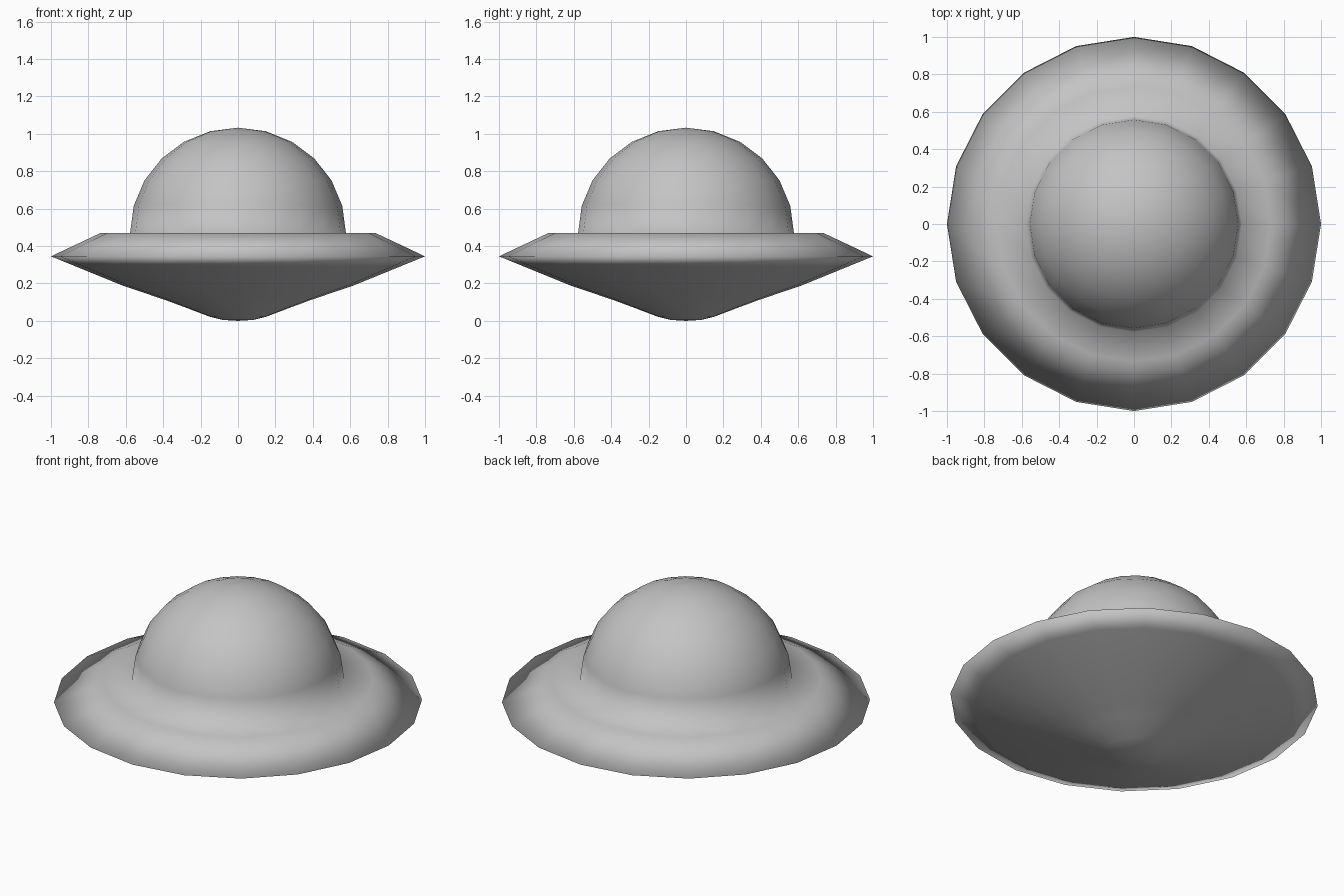
import bpy
import bmesh
from math import sin, cos, pi, radians

cube = bpy.data.objects.get("Cube")
if cube:
    bpy.data.objects.remove(cube, do_unlink=True)

SIDES = 20
DOME_RADIUS, DOME_HEIGHT, DECK = 0.577, 0.563, 0.47

# Single hull colour
grey = bpy.data.materials.new("plain grey")
grey.use_nodes = True
colour = (0.55, 0.55, 0.55, 1)
grey.diffuse_color = colour
grey.node_tree.nodes["Principled BSDF"].inputs["Base Color"].default_value = colour


def lathe(name, profile):
    """Spin (radius, height) points around z; the ends close on the axis."""
    bm = bmesh.new()
    verts = [bm.verts.new((r, 0, z)) for r, z in profile]
    edges = [bm.edges.new(pair) for pair in zip(verts, verts[1:])]
    bmesh.ops.spin(bm, geom=verts + edges, axis=(0, 0, 1), cent=(0, 0, 0),
                   angle=2 * pi, steps=SIDES)
    bmesh.ops.remove_doubles(bm, verts=bm.verts, dist=0.0005)
    bmesh.ops.recalc_face_normals(bm, faces=bm.faces)
    for face in bm.faces:
        face.smooth = True
    mesh = bpy.data.meshes.new(name)
    bm.to_mesh(mesh)
    bm.free()
    mesh.materials.append(grey)
    obj = bpy.data.objects.new(name, mesh)
    bpy.context.collection.objects.link(obj)
    return obj


# Shallow belly, pointed rim and flat deck
belly = [(0, 0), (0.08, 0.005), (0.15, 0.022), (0.29, 0.075), (0.39, 0.112),
         (0.62, 0.19), (0.87, 0.292)]
rim = [(1, 0.345), (0.735, DECK)]
# Domed cabin continuing from the deck in one smooth skin
dome = [(DOME_RADIUS * cos(radians(a)), DECK + DOME_HEIGHT * sin(radians(a)))
        for a in range(0, 91, 15)]

lathe("saucer_hull", belly + rim + dome)
